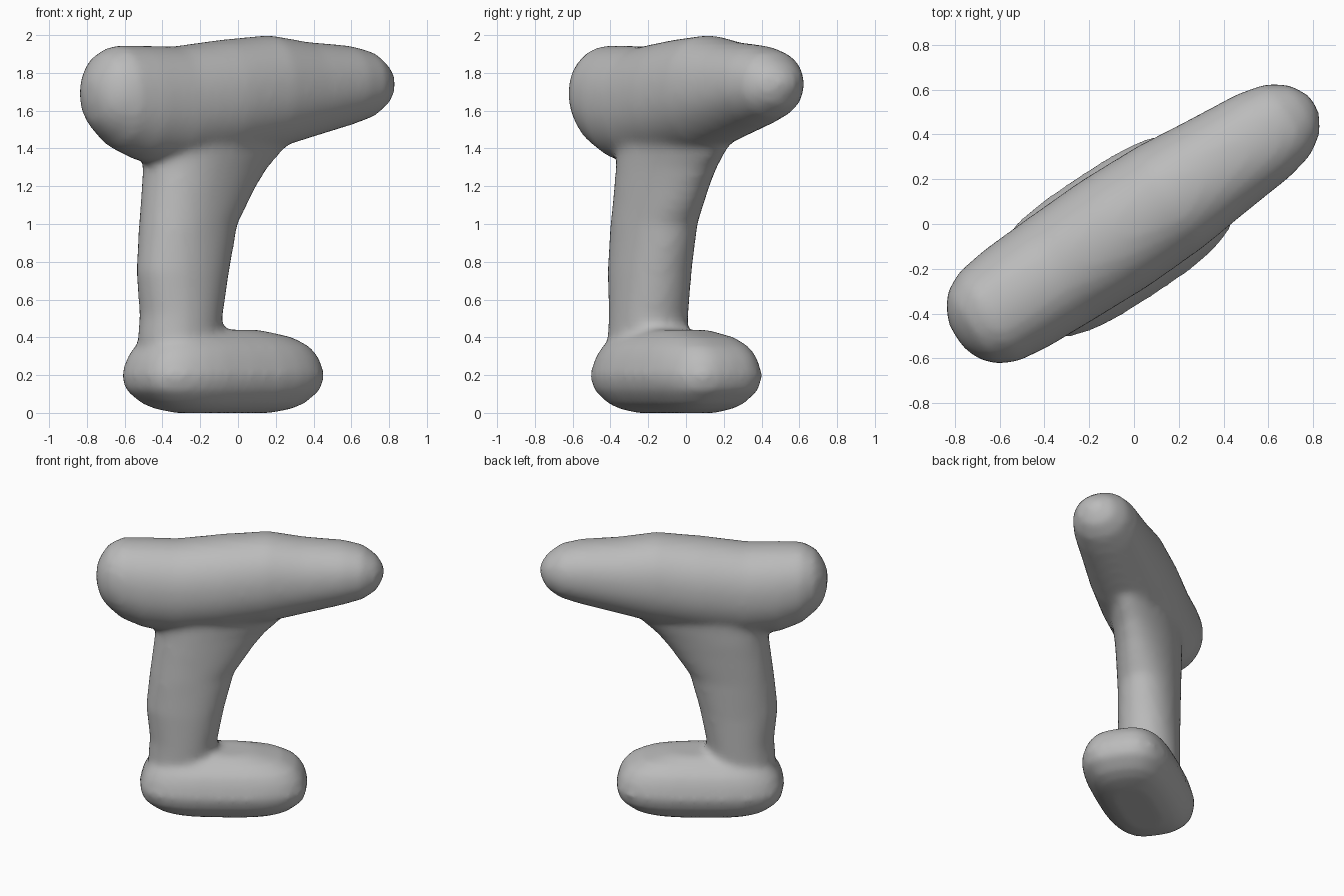
import bpy, bmesh, math
from mathutils import Matrix, Vector

cube = bpy.data.objects.get("Cube")
if cube:
    bpy.data.objects.remove(cube)

SIDES = 32
TURN = math.radians(33.4)


def ring_offsets(half_a, half_b, power, lower_power):
    """Points of a rounded ellipse whose two halves may differ in boxiness."""
    for i in range(SIDES):
        t = 2 * math.pi * i / SIDES
        c, s = math.cos(t), math.sin(t)
        n = power if s >= 0 else lower_power
        yield (half_a * math.copysign(abs(c) ** (2 / n), c),
               half_b * math.copysign(abs(s) ** (2 / n), s))


def loft(bm, rings):
    """Skin a list of point rings and cap both ends."""
    loops = [[bm.verts.new(p) for p in ring] for ring in rings]
    for low, high in zip(loops, loops[1:]):
        for i in range(SIDES):
            j = (i + 1) % SIDES
            bm.faces.new((low[i], low[j], high[j], high[i]))
    bm.faces.new(loops[0][::-1])
    bm.faces.new(loops[-1])


def upright(sections, power):
    """Horizontal rings: height, centre, half length, half width, taper to the front."""
    return [[Vector((u + a, b * (1 - taper * a / la) + 0.08 * taper, z))
             for a, b in ring_offsets(la, lb, power, power)]
            for z, u, la, lb, taper in sections]


def lengthwise(sections, power, lower_power):
    """Rings along the barrel: position, half width, top, bottom."""
    return [[Vector((u, 0.012 + a, (top + low) / 2 + b))
             for a, b in ring_offsets(w, (top - low) / 2, power, lower_power)]
            for u, w, top, low in sections]


barrel = [
    (-0.94, 0.06, 1.76, 1.64), (-0.91, 0.135, 1.83, 1.54), (-0.86, 0.195, 1.90, 1.48),
    (-0.77, 0.24, 1.945, 1.40), (-0.62, 0.26, 1.945, 1.335), (-0.40, 0.27, 1.94, 1.31),
    (-0.10, 0.28, 1.975, 1.34), (0.20, 0.27, 2.00, 1.39), (0.43, 0.245, 1.965, 1.45),
    (0.70, 0.22, 1.945, 1.52), (0.83, 0.19, 1.915, 1.56), (0.92, 0.13, 1.85, 1.62),
    (0.97, 0.04, 1.78, 1.71)]
handle = [
    (0.15, -0.37, 0.22, 0.20, 0), (0.40, -0.37, 0.225, 0.20, 0),
    (0.52, -0.36, 0.225, 0.20, 0), (0.75, -0.35, 0.26, 0.20, 0),
    (1.00, -0.305, 0.28, 0.20, 0.1), (1.20, -0.225, 0.335, 0.20, 0.22),
    (1.30, -0.18, 0.37, 0.20, 0.28), (1.40, -0.13, 0.43, 0.20, 0.3),
    (1.55, -0.10, 0.49, 0.21, 0.3)]
foot = [
    (0.0, -0.095, 0.27, 0.13, 0), (0.02, -0.095, 0.38, 0.19, 0),
    (0.05, -0.095, 0.455, 0.24, 0), (0.12, -0.095, 0.54, 0.295, 0),
    (0.20, -0.095, 0.56, 0.315, 0), (0.29, -0.095, 0.535, 0.29, 0),
    (0.35, -0.10, 0.49, 0.26, 0), (0.40, -0.11, 0.405, 0.205, 0),
    (0.44, -0.16, 0.26, 0.13, 0)]

bm = bmesh.new()
loft(bm, lengthwise(barrel, 2.2, 2.0))
loft(bm, upright(handle, 2.1))
loft(bm, upright(foot, 3.1))
bmesh.ops.recalc_face_normals(bm, faces=bm.faces)
bmesh.ops.transform(bm, matrix=Matrix.Rotation(TURN, 4, "Z"), verts=bm.verts)
mesh = bpy.data.meshes.new("drill_body")
bm.to_mesh(mesh)
bm.free()
body = bpy.data.objects.new("drill_body", mesh)
bpy.context.collection.objects.link(body)

# Plain grey finish
grey = bpy.data.materials.new("plain_grey")
grey.use_nodes = True
colour = (0.5, 0.5, 0.5, 1)
grey.diffuse_color = colour
grey.node_tree.nodes["Principled BSDF"].inputs["Base Color"].default_value = colour
mesh.materials.append(grey)

# Fuse barrel, handle and foot into one softly blended skin
remesh = body.modifiers.new("fuse", "REMESH")
remesh.mode = "VOXEL"
remesh.voxel_size = 0.025
remesh.use_smooth_shade = True
soften = body.modifiers.new("soften", "SMOOTH")
soften.factor = 0.5
soften.iterations = 8
for poly in mesh.polygons:
    poly.use_smooth = True
